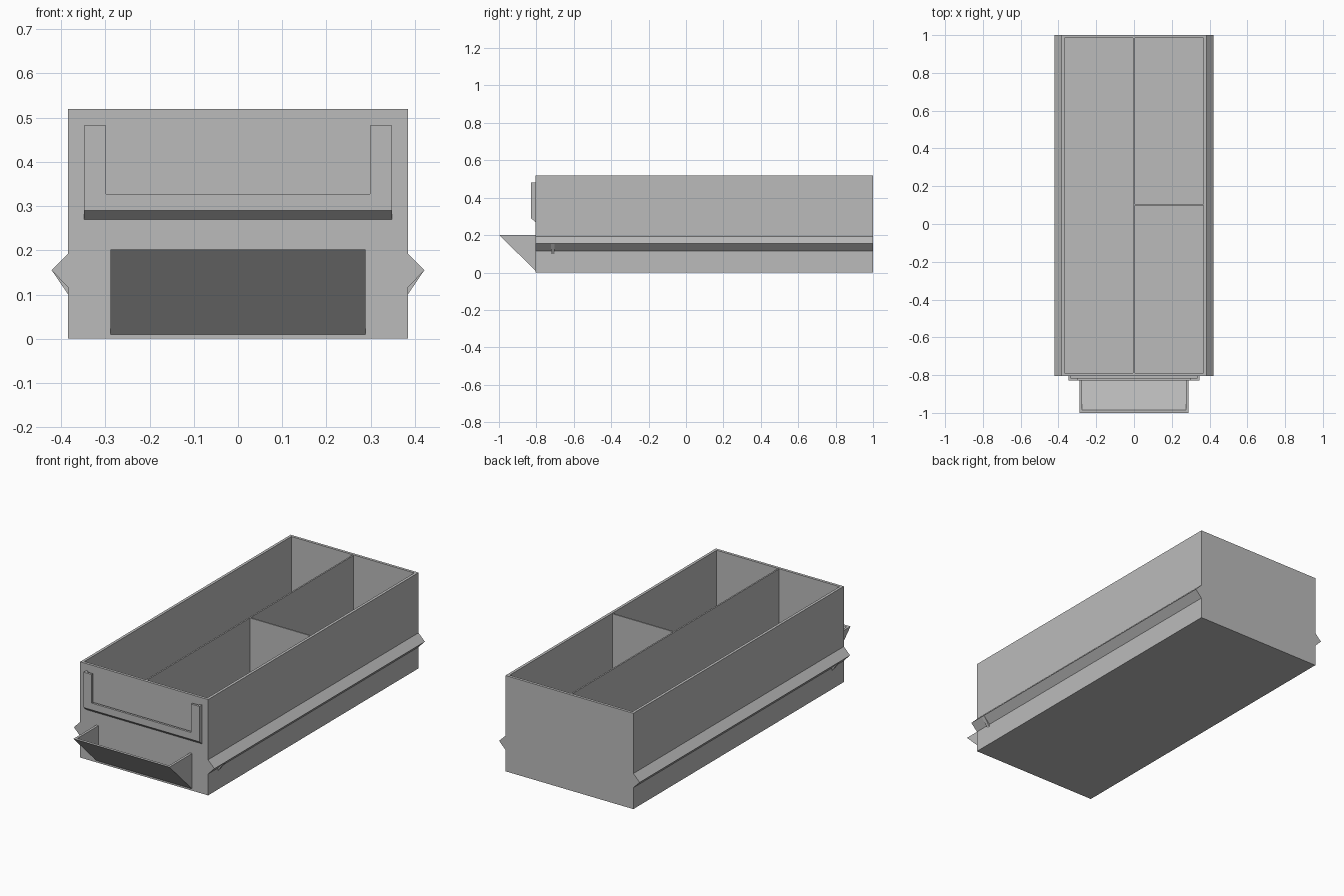
import bpy, bmesh
from mathutils import Vector

cube = bpy.data.objects.get("Cube")
if cube:
    bpy.data.objects.remove(cube, do_unlink=True)

grey = bpy.data.materials.new("plain_grey")
grey.use_nodes = True
colour = (0.5, 0.5, 0.5, 1)
grey.diffuse_color = colour
grey.node_tree.nodes["Principled BSDF"].inputs["Base Color"].default_value = colour

FRONT, BACK, HALF, TOP = -0.805, 1.0, 0.384, 0.52
WALL = 0.015


def finish(name, bm):
    bmesh.ops.recalc_face_normals(bm, faces=bm.faces[:])
    mesh = bpy.data.meshes.new(name)
    bm.to_mesh(mesh)
    bm.free()
    mesh.materials.append(grey)
    obj = bpy.data.objects.new(name, mesh)
    bpy.context.collection.objects.link(obj)
    return obj


def prism(name, profile, axis, start, end):
    """Extrude a 2D profile along x (profile in y, z) or y (profile in x, z)."""
    bm = bmesh.new()
    place = (lambda a, b: (start, a, b)) if axis == "x" else (lambda a, b: (a, start, b))
    face = bm.faces.new([bm.verts.new(place(a, b)) for a, b in profile])
    move = Vector((end - start, 0, 0)) if axis == "x" else Vector((0, end - start, 0))
    made = bmesh.ops.extrude_face_region(bm, geom=[face], use_keep_orig=True)
    verts = [g for g in made["geom"] if isinstance(g, bmesh.types.BMVert)]
    bmesh.ops.translate(bm, verts=verts, vec=move)
    return finish(name, bm)


def box(name, x0, x1, y0, y1, z0, z1):
    return prism(name, [(x0, z0), (x1, z0), (x1, z1), (x0, z1)], "y", y0, y1)


# Open tray: inset the top face and push it down to the floor
tray = box("tray", -HALF, HALF, FRONT, BACK, 0, TOP)
bm = bmesh.new()
bm.from_mesh(tray.data)
top = max(bm.faces, key=lambda f: f.calc_center_median().z)
bmesh.ops.inset_region(bm, faces=[top], thickness=WALL, use_even_offset=True)
made = bmesh.ops.extrude_face_region(bm, geom=[top])
bmesh.ops.translate(bm, vec=(0, 0, WALL - TOP),
                    verts=[g for g in made["geom"] if isinstance(g, bmesh.types.BMVert)])
if top.is_valid:
    bmesh.ops.delete(bm, geom=[top], context="FACES_ONLY")
bmesh.ops.recalc_face_normals(bm, faces=bm.faces[:])
bm.to_mesh(tray.data)
bm.free()

# Thin dividers
box("long_divider", -0.004, 0.004, FRONT + WALL, BACK - WALL, WALL, TOP - 0.003)
box("cross_divider", 0.004, HALF - WALL, 0.097, 0.105, WALL, TOP - 0.003)

# Side rails with a small stop under each, near the front
for side, s in (("left", 1), ("right", -1)):
    prism(side + "_rail", [(s * HALF, 0.193), (s * 0.422, 0.155), (s * HALF, 0.116)],
          "y", FRONT, BACK)
    prism(side + "_rail_stop", [(s * HALF, 0.15), (s * 0.42, 0.153), (s * HALF, 0.1)],
          "y", -0.722, -0.704)

# Scoop handle: sloped panel between two triangular cheeks
prism("handle_panel", [(-1, 0.202), (-0.985, 0.202), (FRONT, 0.025), (FRONT, 0.01)],
      "x", -0.275, 0.275)
for side, s in (("left", 1), ("right", -1)):
    prism(side + "_handle_cheek", [(-1, 0.202), (FRONT, 0.202), (FRONT, 0.01)],
          "x", s * 0.275, s * 0.288)

# Label holder: U-shaped plate standing off the front, with a chamfered ledge
FACE, SLOT = -0.828, -0.816
prism("label_plate", [(-0.348, 0.29), (0.348, 0.29), (0.348, 0.482), (0.299, 0.482),
                      (0.299, 0.327), (-0.299, 0.327), (-0.299, 0.482), (-0.348, 0.482)],
      "y", FACE, SLOT)
prism("label_ledge", [(FACE, 0.29), (SLOT, 0.29), (SLOT, 0.3), (FRONT, 0.3), (FRONT, 0.27)],
      "x", -0.348, 0.348)
for side, s in (("left", 1), ("right", -1)):
    box(side + "_label_spacer", s * 0.336, s * 0.348, SLOT, FRONT, 0.3, 0.482)
